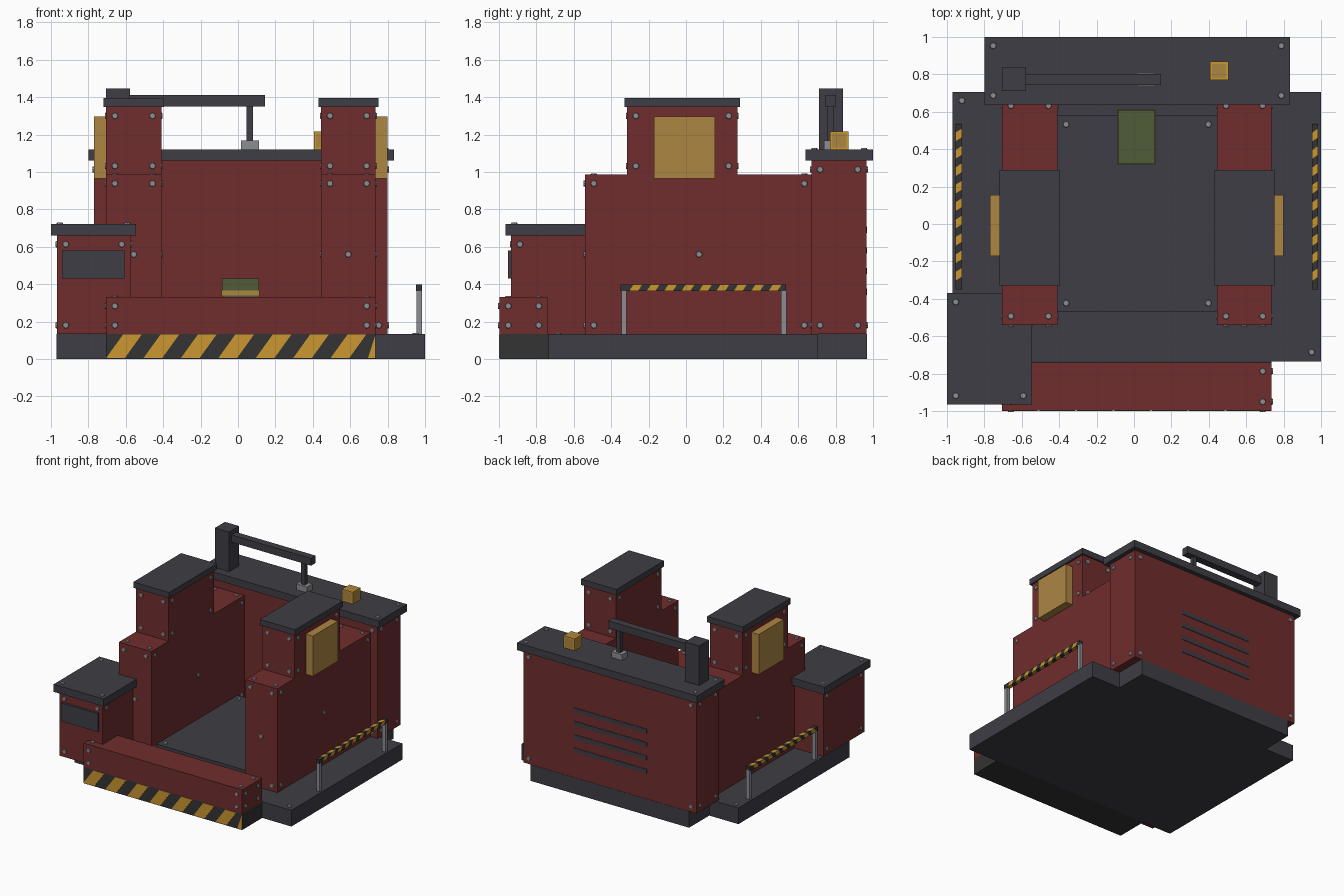
import bpy, bmesh, math
from mathutils import Vector

cube = bpy.data.objects.get("Cube")
if cube:
    bpy.data.objects.remove(cube, do_unlink=True)


def material(name, rgb):
    m = bpy.data.materials.new(name)
    m.use_nodes = True
    m.diffuse_color = (*rgb, 1)
    b = m.node_tree.nodes["Principled BSDF"]
    b.inputs["Base Color"].default_value = (*rgb, 1)
    b.inputs["Roughness"].default_value = 0.8
    return m


RED = material("brick red", (0.16, 0.026, 0.026))
DARK = material("charcoal", (0.049, 0.047, 0.058))
STEEL = material("steel grey", (0.26, 0.27, 0.29))
OCHRE = material("ochre panel", (0.42, 0.24, 0.055))
AMBER = material("amber", (0.60, 0.31, 0.03))
GREEN = material("olive green", (0.08, 0.11, 0.04))
BLACK = material("hazard dark", (0.033, 0.033, 0.035))


def finish(name, bm, *mats):
    bmesh.ops.recalc_face_normals(bm, faces=bm.faces)
    me = bpy.data.meshes.new(name)
    bm.to_mesh(me)
    bm.free()
    for m in mats:
        me.materials.append(m)
    ob = bpy.data.objects.new(name, me)
    bpy.context.collection.objects.link(ob)
    return ob


bolts = []  # (position, outward normal)


def block(name, x, y, z, mat, bolted="", centre="", inset=0.047):
    """Box from ranges; 'bolted' faces get corner bolts, 'centre' faces one middle bolt."""
    bm = bmesh.new()
    bmesh.ops.create_cube(bm, size=1)
    r = (x, y, z)
    for v in bm.verts:
        v.co = Vector([r[i][0] if v.co[i] < 0 else r[i][1] for i in range(3)])
    for faces, corner in ((bolted, True), (centre, False)):
        for f in faces.split():
            a, top = "xyz".index(f[1]), f[0] == "+"
            u, w = [i for i in range(3) if i != a]
            n = Vector((0, 0, 0))
            n[a] = 1 if top else -1
            us = (r[u][0] + inset, r[u][1] - inset) if corner else (sum(r[u]) / 2,)
            ws = (r[w][0] + inset, r[w][1] - inset) if corner else (sum(r[w]) / 2,)
            for cu in us:
                for cw in ws:
                    p = Vector((0, 0, 0))
                    p[a], p[u], p[w] = r[a][1 if top else 0], cu, cw
                    bolts.append((p, n))
    return finish(name, bm, mat)


# Base slab with narrower front and rear extensions
block("base_slab", (-0.97, 1.0), (-0.735, 0.705), (0, 0.133), DARK)
block("base_front", (-0.705, 0.735), (-0.997, -0.73), (0, 0.133), BLACK)
block("base_rear", (-0.705, 0.735), (0.70, 0.967), (0, 0.133), DARK)
block("floor_plate", (-0.41, 0.445), (-0.47, 0.58), (0.133, 0.20), DARK, "+z")
bolts += [(Vector((-0.92, 0.66, 0.133)), Vector((0, 0, 1))),
          (Vector((0.95, -0.685, 0.133)), Vector((0, 0, 1)))]

# Front bumper and its hazard stripes
block("front_bumper", (-0.705, 0.735), (-0.997, -0.74), (0.133, 0.33), RED, "-x +x -y +z")
bm = bmesh.new()
for k in range(8):
    x0 = -0.705 + 0.2 * k
    pts = [(x0, 0.005), (x0 + 0.10, 0.005), (x0 + 0.19, 0.13), (x0 + 0.09, 0.13)]
    pts = [(min(px, 0.735), pz) for px, pz in pts]
    if pts[1][0] - pts[0][0] < 0.01:
        continue
    face = bm.faces.new([bm.verts.new((px, -1.0, pz)) for px, pz in pts])
    out = bmesh.ops.extrude_face_region(bm, geom=[face])
    for v in out["geom"]:
        if isinstance(v, bmesh.types.BMVert):
            v.co.y += 0.004
finish("front_hazard_stripes", bm, AMBER)

# Side walls, towers, caps and ochre panels
for side, x0, x1, px in (("right", -0.705, -0.41, (-0.77, -0.70)),
                         ("left", 0.445, 0.735, (0.73, 0.80))):
    block(side + "_wall", (x0, x1), (-0.54, 0.68), (0.133, 0.985), RED,
          "-x +x -y +z", "-x +x -y")
    block(side + "_tower", (x0, x1), (-0.315, 0.275), (0.985, 1.347), RED, "-x +x -y +y")
    block(side + "_tower_cap", (x0 - 0.015, x1 + 0.015), (-0.33, 0.29), (1.347, 1.395), DARK)
    block(side + "_tower_panel", px, (-0.17, 0.155), (0.965, 1.295), OCHRE)

# Rear housing with roof and vents
block("rear_housing", (-0.77, 0.80), (0.67, 0.965), (0.133, 1.06), RED, "-x +x -y +y")
block("rear_roof", (-0.80, 0.835), (0.64, 1.0), (1.06, 1.12), DARK, "+z")
for k in range(4):
    z = 0.36 + 0.11 * k
    block(f"rear_vent_{k + 1}", (-0.32, 0.34), (0.96, 0.969), (z - 0.017, z + 0.017), DARK)

# Control box at the front corner
block("control_box", (-0.968, -0.575), (-0.935, -0.40), (0.133, 0.66), RED, "-x +x -y")
block("control_box_roof", (-1.0, -0.545), (-0.965, -0.37), (0.66, 0.722), DARK, "+z")
block("control_box_screen", (-0.94, -0.607), (-0.953, -0.93), (0.43, 0.58), DARK)

# Hoist on the rear roof
block("hoist_post", (-0.707, -0.578), (0.71, 0.84), (1.12, 1.445), DARK)
block("hoist_arm", (-0.58, 0.145), (0.742, 0.802), (1.35, 1.41), DARK)
block("hoist_rod", (0.046, 0.08), (0.755, 0.789), (1.165, 1.35), DARK)
block("hoist_hook", (0.015, 0.112), (0.737, 0.807), (1.12, 1.168), STEEL)

# Warning lamp with inset faces
lamp = block("warning_lamp", (0.406, 0.504), (0.77, 0.868), (1.12, 1.217), AMBER)
lamp.data.materials.append(OCHRE)
bm = bmesh.new()
bm.from_mesh(lamp.data)
panes = list(bm.faces)
bmesh.ops.inset_individual(bm, faces=panes, thickness=0.016)
for f in panes:
    f.material_index = 1
bm.to_mesh(lamp.data)
bm.free()

# Crate on the floor with an ochre band
block("crate", (-0.085, 0.112), (0.32, 0.61), (0.20, 0.43), GREEN)
block("crate_band", (-0.087, 0.114), (0.318, 0.612), (0.34, 0.366), OCHRE)

# Striped guard rails on both sides
N = 19
for side, x0, x1 in (("right", -0.955, -0.92), ("left", 0.953, 0.985)):
    for end, y in (("front", -0.345), ("rear", 0.508)):
        block(f"{side}_rail_{end}_post", (x0 + 0.002, x1 - 0.002), (y, y + 0.028),
              (0.133, 0.37), STEEL)
    bm = bmesh.new()
    rings = []
    for i in range(N + 1):
        y = -0.35 + 0.885 * i / N
        lean = 0.022 if 0 < i < N else 0
        rings.append([bm.verts.new((px, y + lean * (sx + sz), pz)) for px, pz, sx, sz in (
            (x0, 0.363, -.5, -.5), (x1, 0.363, .5, -.5), (x1, 0.397, .5, .5), (x0, 0.397, -.5, .5))])
    for i in range(N):
        for j in range(4):
            f = bm.faces.new((rings[i][j], rings[i][(j + 1) % 4],
                              rings[i + 1][(j + 1) % 4], rings[i + 1][j]))
            f.material_index = i % 2
    bm.faces.new(rings[0])
    bm.faces.new(rings[-1])
    finish(side + "_rail_bar", bm, BLACK, AMBER)

# All bolt heads as one object
bm = bmesh.new()
for p, n in bolts:
    mat = n.to_track_quat("Z", "Y").to_matrix().to_4x4()
    mat.translation = p + n * 0.001
    bmesh.ops.create_cone(bm, cap_ends=True, segments=8, radius1=0.019, radius2=0.015,
                          depth=0.012, matrix=mat)
finish("bolts", bm, STEEL)
